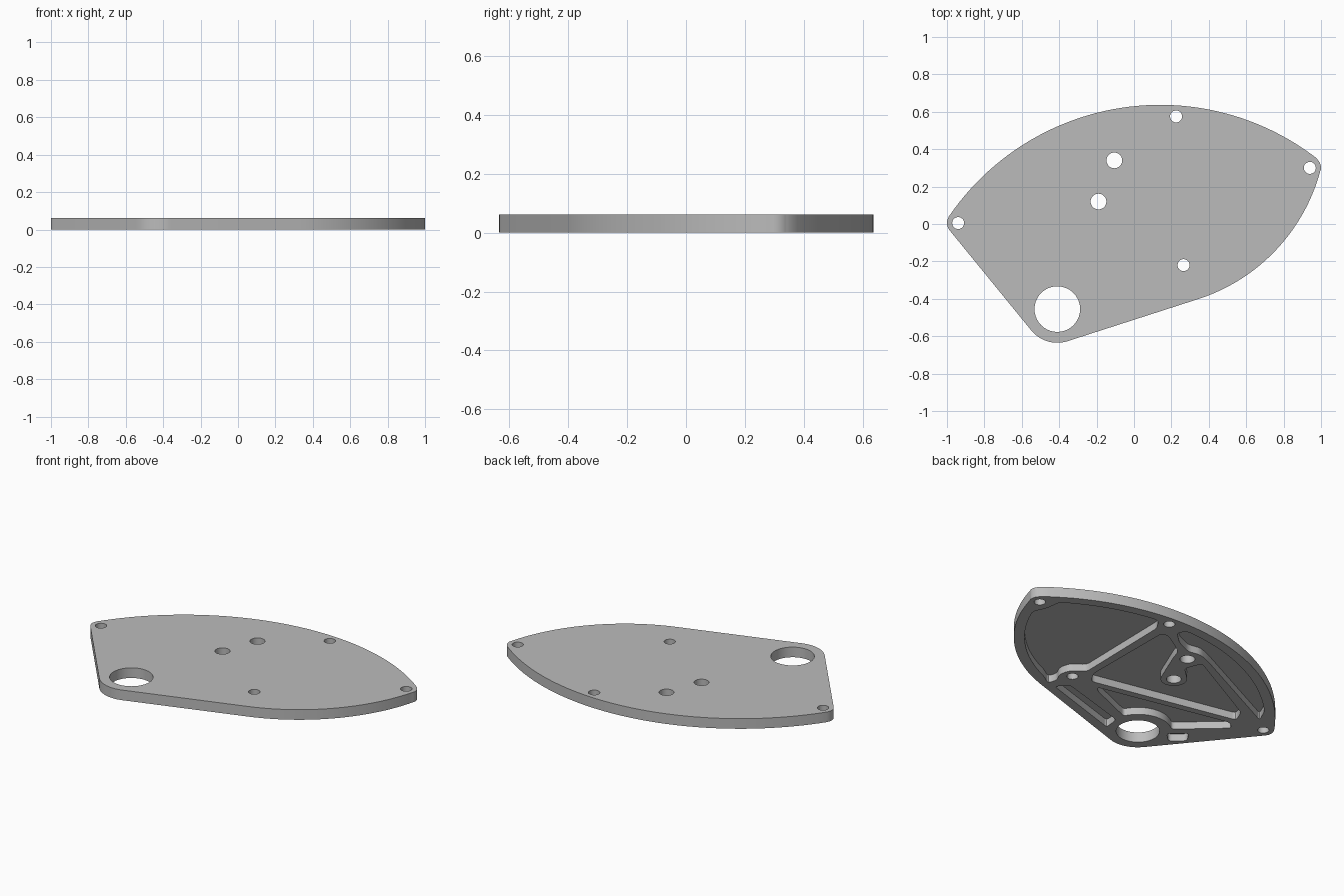
import bpy
import bmesh
from math import cos, sin, radians
from mathutils import Vector

if "Cube" in bpy.data.objects:
    bpy.data.objects.remove(bpy.data.objects["Cube"], do_unlink=True)

THICK, POCKET_TOP = 0.0625, 0.045

grey = bpy.data.materials.new("plain_grey")
grey.use_nodes = True
grey.diffuse_color = (0.5, 0.5, 0.5, 1)
grey.node_tree.nodes["Principled BSDF"].inputs["Base Color"].default_value = grey.diffuse_color


def arc(centre, radius, start, end, steps):
    """Points along a circular arc, angles in degrees."""
    angles = [radians(start + (end - start) * i / steps) for i in range(steps + 1)]
    return [(centre[0] + radius * cos(a), centre[1] + radius * sin(a)) for a in angles]


def rounded(points, radius=0.025, steps=4):
    """Round every corner of a closed outline."""
    pts = [Vector(p) for p in points]
    out = []
    for i, p in enumerate(pts):
        before, after = pts[i - 1] - p, pts[(i + 1) % len(pts)] - p
        a = p + before.normalized() * min(radius, before.length * 0.45)
        b = p + after.normalized() * min(radius, after.length * 0.45)
        for k in range(steps + 1):
            t = k / steps
            out.append(a * (1 - t) ** 2 + p * 2 * t * (1 - t) + b * t * t)
    return out


def prisms(name, outlines, low, high):
    """One object made of upright prisms."""
    bm = bmesh.new()
    for outline in outlines:
        face = bm.faces.new([bm.verts.new((p[0], p[1], low)) for p in outline])
        top = bmesh.ops.extrude_face_region(bm, geom=[face])["geom"]
        verts = [g for g in top if isinstance(g, bmesh.types.BMVert)]
        bmesh.ops.translate(bm, verts=verts, vec=(0, 0, high - low))
    bmesh.ops.recalc_face_normals(bm, faces=bm.faces)
    mesh = bpy.data.meshes.new(name)
    bm.to_mesh(mesh)
    bm.free()
    mesh.materials.append(grey)
    obj = bpy.data.objects.new(name, mesh)
    bpy.context.collection.objects.link(obj)
    return obj


# Centres of the holes and of the two large edge curves
left_tip, right_tip, big = (-0.94, 0.005), (0.94, 0.30), (-0.41, -0.455)
rear, side = (0.225, 0.575), (0.265, -0.22)
mid_a, mid_b = (-0.105, 0.34), (-0.19, 0.12)
back_curve, side_curve = (0.14, -0.731), (0.04, 0.541)

# Plate outline: two broad curves and three rounded corners
outline = (arc(back_curve, 1.368, 52.2, 145.7, 48)
           + arc(left_tip, 0.06, 145.7, 219.2, 10)[1:]
           + arc(big, 0.18, 219.2, 287.5, 14)
           + arc(side_curve, 0.99, 287.5, 345, 32)
           + arc(right_tip, 0.06, 345, 412.2, 10)[1:-1])
plate = prisms("cover_plate", [outline], 0, THICK)

# Pockets between the ribs underneath
side_pocket = (arc(side_curve, 0.93, 292, 338, 12) + [(0.865, 0.275)]
               + arc(back_curve, 1.31, 57, 83, 8)
               + [(0.25, 0.50), (0.24, -0.125), (0.32, -0.185),
                  (0.335, -0.25), (0.305, -0.31), (0.325, -0.365)])
middle_pocket = ([(0.19, 0.47), (0.195, -0.12), (0.15, -0.195), (-0.75, -0.005),
                  (-0.72, 0.075), (-0.2, 0.355), (-0.16, 0.25)]
                 + arc(mid_b, 0.075, 130, 340, 10)
                 + [(-0.03, 0.31), (-0.01, 0.375), (0.14, 0.47)])
rear_pocket = (arc(back_curve, 1.31, 92, 136.5, 14)
               + [(-0.85, 0.08), (-0.2, 0.40), (-0.13, 0.425),
                  (-0.05, 0.41), (0.05, 0.455), (0.13, 0.53)])
front_pocket = ([(0.08, -0.225), (-0.74, -0.05), (-0.79, -0.09)]
                + arc(big, 0.19, 133, 25, 10) + [(0.05, -0.255)])
edge_pocket = [(0.27, -0.37), (-0.245, -0.53), (-0.235, -0.435), (0.21, -0.305)]
small_slot = [(-0.55, -0.37), (-0.645, -0.29), (-0.69, -0.36), (-0.61, -0.43)]
pockets = [rounded(p) for p in (side_pocket, middle_pocket, rear_pocket,
                                front_pocket, edge_pocket, small_slot)]

# Through holes
holes = [arc(c, r, 0, 360, 40)[:-1] for c, r in (
    (left_tip, 0.032), (right_tip, 0.032), (rear, 0.032), (side, 0.032),
    (mid_a, 0.042), (mid_b, 0.042), (big, 0.122))]

bpy.context.view_layer.objects.active = plate
for cutter in (prisms("pocket_cutter", pockets, -0.05, POCKET_TOP),
               prisms("hole_cutter", holes, -0.05, THICK + 0.05)):
    cutter.hide_render = True
    cut = plate.modifiers.new(cutter.name, "BOOLEAN")
    cut.operation, cut.solver, cut.object = "DIFFERENCE", "EXACT", cutter
    bpy.ops.object.modifier_apply(modifier=cut.name)
    bpy.data.objects.remove(cutter, do_unlink=True)

# Smooth curved walls, crisp rims
bpy.ops.object.select_all(action="DESELECT")
plate.select_set(True)
bpy.ops.object.shade_smooth_by_angle(angle=radians(30))
